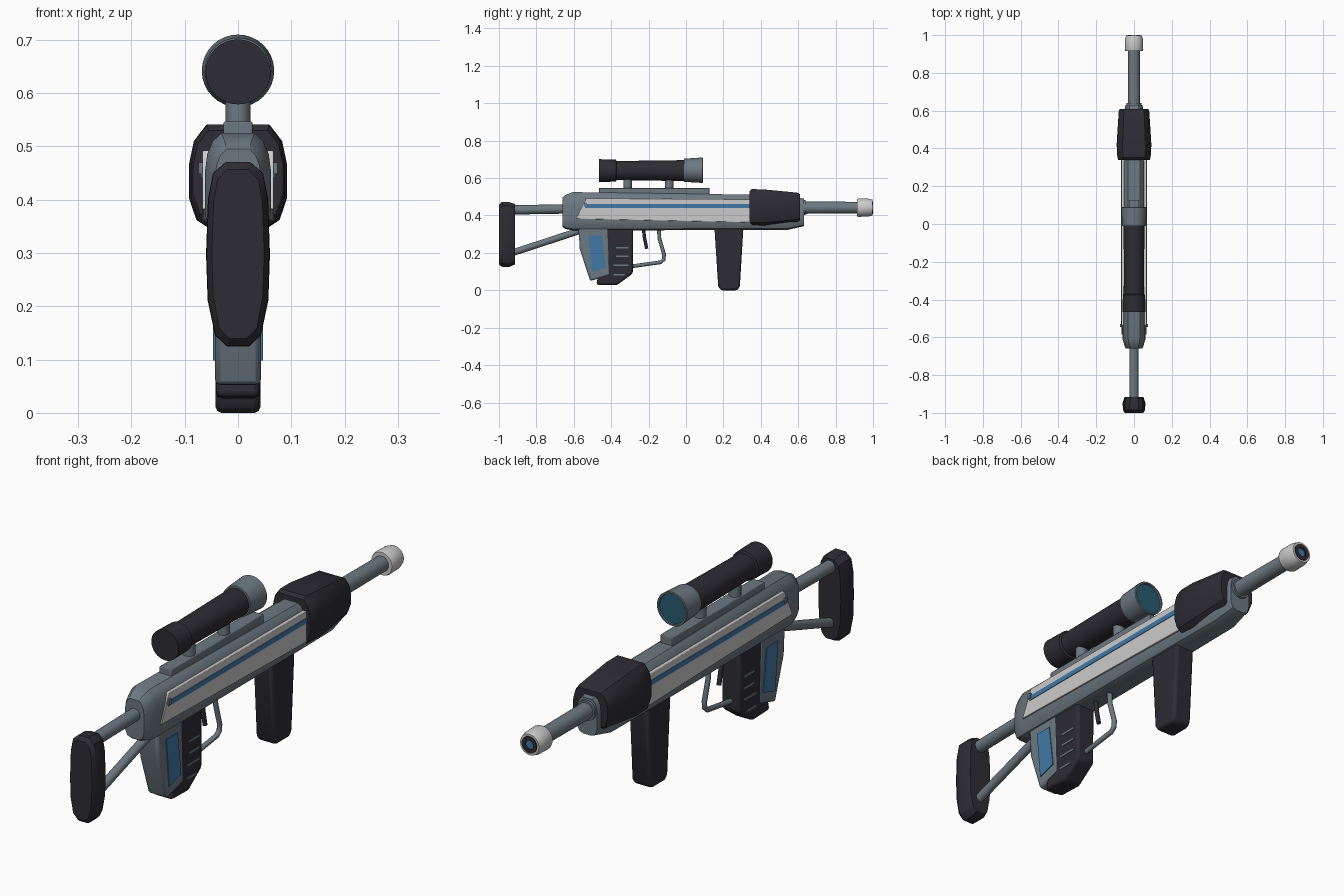
import bpy, bmesh, math
from mathutils import Vector

cube = bpy.data.objects.get("Cube")
if cube:
    bpy.data.objects.remove(cube)


def material(name, rgb):
    m = bpy.data.materials.new(name)
    m.use_nodes = True
    m.diffuse_color = (*rgb, 1)
    m.node_tree.nodes["Principled BSDF"].inputs["Base Color"].default_value = (*rgb, 1)
    return m


STEEL = material("steel grey", (0.15, 0.19, 0.22))
DARK = material("charcoal", (0.026, 0.025, 0.034))
WHITE = material("pale grey", (0.6, 0.6, 0.6))
BLUE = material("blue", (0.055, 0.19, 0.38))
LENS = material("teal lens", (0.02, 0.105, 0.16))


def finish(name, bm, mat, bevel=0, segments=2):
    bmesh.ops.remove_doubles(bm, verts=bm.verts, dist=1e-5)
    bmesh.ops.recalc_face_normals(bm, faces=bm.faces)
    mesh = bpy.data.meshes.new(name)
    bm.to_mesh(mesh)
    bm.free()
    mesh.materials.append(mat)
    ob = bpy.data.objects.new(name, mesh)
    bpy.context.collection.objects.link(ob)
    if bevel:
        b = ob.modifiers.new("Bevel", 'BEVEL')
        b.width, b.segments, b.limit_method = bevel, segments, 'ANGLE'
    bpy.ops.object.select_all(action='DESELECT')
    ob.select_set(True)
    bpy.context.view_layer.objects.active = ob
    bpy.ops.object.shade_smooth_by_angle(angle=math.radians(32))
    return ob


def bridge(bm, rings):
    """Join successive closed rings of points and cap both ends."""
    loops = [[bm.verts.new(p) for p in ring] for ring in rings]
    n = len(loops[0])
    for a, b in zip(loops, loops[1:]):
        for i in range(n):
            j = (i + 1) % n
            bm.faces.new((a[i], a[j], b[j], b[i]))
    bm.faces.new(loops[0])
    bm.faces.new(loops[-1])


def loft(name, mat, half, stations, bevel=0):
    """half: right half of a unit section; stations: y, half width, bottom, top."""
    section = half + [(-u, v) for u, v in reversed(half)]
    bm = bmesh.new()
    bridge(bm, [[(w * u, y, (lo + hi) / 2 + v * (hi - lo) / 2) for u, v in section]
                for y, w, lo, hi in stations])
    return finish(name, bm, mat, bevel)


def lathe(name, mat, z, profile, sides=32):
    """Turn (y, radius) points around the lengthwise axis at height z."""
    bm = bmesh.new()
    bridge(bm, [[(r * math.cos(t), y, z + r * math.sin(t))
                 for t in (math.tau * i / sides for i in range(sides))]
                for y, r in profile])
    return finish(name, bm, mat)


def prism(name, mat, outline, x0, x1, bevel=0):
    """Extrude a (y, z) outline across x."""
    bm = bmesh.new()
    bridge(bm, [[(x, y, z) for y, z in outline] for x in (x0, x1)])
    return finish(name, bm, mat, bevel)


def box(y0, y1, z0, z1):
    return [(y0, z0), (y1, z0), (y1, z1), (y0, z1)]


def tube(name, mat, radius, path, sides=12):
    """Round rod along a (y, z) path, mitred at its bends."""
    pts = [Vector((0, y, z)) for y, z in path]
    bm = bmesh.new()
    rings = []
    for i, p in enumerate(pts):
        d = (pts[min(i + 1, len(pts) - 1)] - pts[max(i - 1, 0)]).normalized()
        side = Vector((1, 0, 0))
        up = side.cross(d)
        rings.append([p + radius * (math.cos(t) * side + math.sin(t) * up)
                      for t in (math.tau * k / sides for k in range(sides))])
    bridge(bm, rings)
    return finish(name, bm, mat)


# Main body
BODY = [(0.4, -1), (0.75, -0.92), (0.95, -0.68), (1, -0.4), (1, 0.3),
        (0.93, 0.62), (0.76, 0.86), (0.5, 1)]
loft("body", STEEL, BODY, [
    (-0.66, 0.043, 0.338, 0.495), (-0.645, 0.05, 0.328, 0.51), (-0.605, 0.062, 0.32, 0.525),
    (0.3, 0.062, 0.322, 0.512), (0.54, 0.058, 0.322, 0.505), (0.63, 0.045, 0.343, 0.49)])

# Fore guard shell
GUARD = [(0.6, -1), (0.85, -0.84), (1, -0.42), (1, 0.25), (0.9, 0.7), (0.66, 1)]
loft("fore_guard", DARK, GUARD, [
    (0.34, 0.084, 0.36, 0.53), (0.352, 0.088, 0.347, 0.541), (0.42, 0.092, 0.347, 0.539),
    (0.595, 0.081, 0.366, 0.522), (0.61, 0.076, 0.374, 0.513)])

# Side panels and stripes
for side, s in (("left", 1), ("right", -1)):
    prism(side + "_panel", WHITE,
          [(-0.585, 0.382), (0.38, 0.362), (0.38, 0.487), (-0.535, 0.492)],
          s * 0.05, s * 0.067, 0.002)
    prism(side + "_stripe", BLUE, box(-0.54, 0.36, 0.441, 0.461), s * 0.062, s * 0.0695)
    prism(side + "_stripe_catch", STEEL, box(-0.545, -0.53, 0.448, 0.47), s * 0.062, s * 0.074)

# Barrel and muzzle
lathe("barrel_collar", STEEL, 0.442, [(0.6, 0.04), (0.64, 0.04), (0.64, 0.03)])
lathe("barrel", STEEL, 0.442, [(0.6, 0.033), (0.93, 0.031)])
lathe("muzzle", WHITE, 0.442, [(0.915, 0.03), (0.915, 0.046), (0.922, 0.049), (0.975, 0.048),
                               (0.997, 0.042), (0.997, 0.034), (0.985, 0.032)])
lathe("muzzle_ring", DARK, 0.442, [(0.98, 0.034), (1.0, 0.034), (1.0, 0.018), (0.99, 0.017)])
lathe("muzzle_core", BLUE, 0.442, [(0.98, 0.018), (0.994, 0.018)])

# Shoulder stock
BUTT = [(0.35, -1), (0.72, -0.88), (0.95, -0.5), (1, 0), (0.94, 0.6), (0.78, 0.88), (0.38, 1)]
loft("stock_pad", DARK, BUTT, [
    (-1.0, 0.049, 0.14, 0.457), (-0.985, 0.059, 0.126, 0.471),
    (-0.945, 0.06, 0.125, 0.471), (-0.915, 0.05, 0.138, 0.462)])
tube("stock_upper_tube", STEEL, 0.025, [(-0.93, 0.43), (-0.64, 0.435)], 20)
tube("stock_lower_tube", STEEL, 0.018, [(-0.93, 0.2), (-0.57, 0.318)], 20)

# Scope, rail and mounts
prism("scope_rail", STEEL, box(-0.465, 0.125, 0.5, 0.547), -0.027, 0.027, 0.003)
for i, y in enumerate((-0.312, -0.09)):
    bm = bmesh.new()
    bridge(bm, [[(0.023 * math.cos(t), y + 0.023 * math.sin(t), z)
                 for t in (math.tau * k / 20 for k in range(20))] for z in (0.54, 0.605)])
    finish(f"scope_mount_{i + 1}", bm, STEEL)
lathe("scope_tube", DARK, 0.64, [(-0.38, 0.051), (0.0, 0.056)])
lathe("scope_eyepiece", DARK, 0.64, [(-0.465, 0.061), (-0.375, 0.059), (-0.37, 0.05)])
lathe("scope_objective", STEEL, 0.642, [(-0.01, 0.052), (-0.01, 0.062), (0.088, 0.068),
                                        (0.09, 0.066), (0.09, 0.06), (0.08, 0.058)])
lathe("scope_lens", LENS, 0.642, [(0.07, 0.059), (0.084, 0.059)])

# Rear housing and pistol grip
prism("rear_housing", STEEL, [(-0.575, 0.335), (-0.568, 0.22), (-0.512, 0.05),
                              (-0.405, 0.08), (-0.415, 0.335)], -0.043, 0.043, 0.01)
prism("pistol_grip", DARK, [(-0.47, 0.335), (-0.284, 0.335), (-0.284, 0.09), (-0.37, 0.027),
                            (-0.48, 0.03), (-0.465, 0.1)], -0.041, 0.041, 0.011)
for side, s in (("left", 1), ("right", -1)):
    prism(side + "_housing_plate", BLUE, [(-0.522, 0.293), (-0.45, 0.293), (-0.428, 0.12),
                                          (-0.503, 0.098)], s * 0.038, s * 0.0465)
    for i, z in enumerate((0.228, 0.181, 0.135, 0.083)):
        prism(f"{side}_grip_rib_{i + 1}", STEEL,
              box(-0.375 - 0.012 * (i > 1), -0.308 - 0.02 * (i > 2), z - 0.004, z + 0.004),
              s * 0.038, s * 0.0435)

# Trigger and guard
tube("trigger", DARK, 0.009, [(-0.228, 0.335), (-0.222, 0.28), (-0.21, 0.222)])
tube("trigger_guard", STEEL, 0.01, [(-0.3, 0.127), (-0.135, 0.15), (-0.119, 0.165),
                                    (-0.117, 0.19), (-0.143, 0.28), (-0.145, 0.335)])

# Front hand grip
prism("front_grip", DARK, [(0.152, 0.335), (0.172, 0.022), (0.185, 0.0), (0.275, 0.0),
                           (0.288, 0.022), (0.307, 0.335)], -0.042, 0.042, 0.011)
